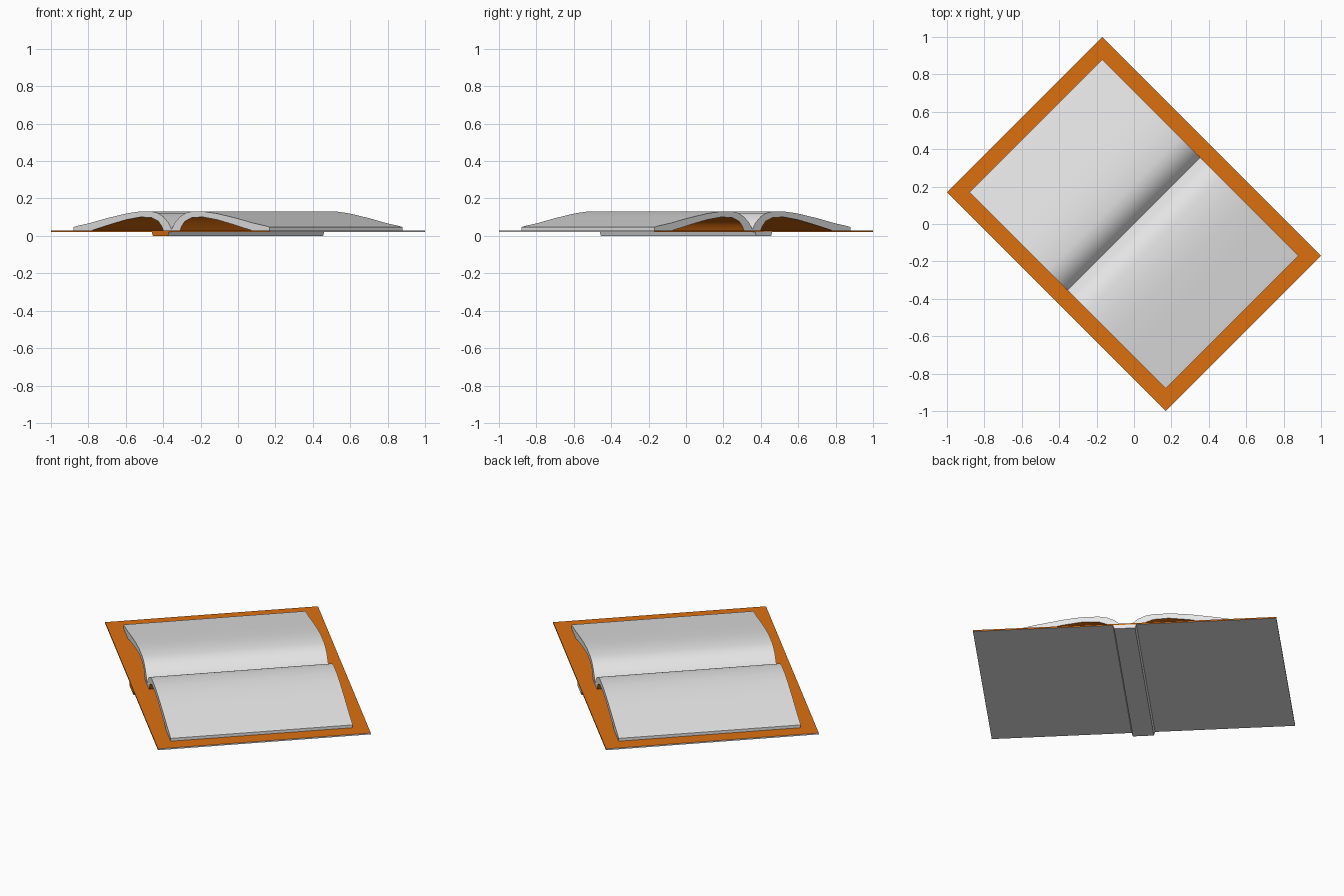
import bpy, math

cube = bpy.data.objects.get("Cube")
if cube:
    bpy.data.objects.remove(cube, do_unlink=True)


def material(name, color):
    mat = bpy.data.materials.new(name)
    mat.use_nodes = True
    mat.diffuse_color = (*color, 1)
    bsdf = next(n for n in mat.node_tree.nodes if n.type == "BSDF_PRINCIPLED")
    bsdf.inputs["Base Color"].default_value = (*color, 1)
    return mat


WHITE = material("paper white", (0.8, 0.8, 0.8))
ORANGE = material("cover orange", (0.72, 0.16, 0.005))
TURN = -math.pi / 4


def extrude(name, profile, half_length, is_orange):
    """Extrude an (across, height) profile along the spine direction."""
    n = len(profile)
    verts = [(x, y, z) for y in (-half_length, half_length) for x, z in profile]
    faces = [(i, (i + 1) % n, (i + 1) % n + n, i + n) for i in range(n)]
    faces += [tuple(reversed(range(n))), tuple(range(n, 2 * n))]
    mesh = bpy.data.meshes.new(name)
    mesh.from_pydata(verts, [], faces)
    mesh.materials.append(WHITE)
    mesh.materials.append(ORANGE)
    obj = bpy.data.objects.new(name, mesh)
    bpy.context.collection.objects.link(obj)
    obj.rotation_euler.z = TURN
    # Make the normals point outwards
    bpy.context.view_layer.objects.active = obj
    obj.select_set(True)
    bpy.ops.object.mode_set(mode="EDIT")
    bpy.ops.mesh.select_all(action="SELECT")
    bpy.ops.mesh.normals_make_consistent(inside=False)
    bpy.ops.object.mode_set(mode="OBJECT")
    for face in mesh.polygons:
        face.material_index = int(is_orange(face))
    obj.select_set(False)
    return obj


# Cover boards: orange lining and end edges, white outside and fore edges
BASE = 0.03
extrude("cover_boards",
        [(-0.827, 0.022), (0.827, 0.022), (0.827, BASE), (-0.827, BASE)], 0.587,
        lambda f: f.normal.z > 0.5 or abs(f.normal.y) > 0.5)

# Spine strip under the boards: only its front end is orange
extrude("spine", [(-0.057, 0), (0.057, 0), (0.064, 0.0225), (-0.064, 0.0225)],
        0.587, lambda f: f.normal.y < -0.5)

# Page block: a hollow arch on each side of the gutter, lined in orange
outer = [(0, 0.034), (0.024, 0.07), (0.064, 0.103), (0.105, 0.122),
         (0.15, 0.13), (0.245, 0.13), (0.34, 0.12), (0.488, 0.095),
         (0.62, 0.068), (0.715, 0.053), (0.742, 0.047)]
inner = [(0.6, BASE), (0.46, 0.062), (0.346, 0.086), (0.233, 0.101),
         (0.15, 0.097), (0.1, 0.078), (0.075, 0.052), (0.064, BASE)]
lining = range(len(outer) + 1, len(outer) + len(inner))
pages = extrude("pages", outer + [(0.742, BASE)] + inner + [(0, BASE)], 0.502,
                lambda f: f.index in lining)
mirror = pages.modifiers.new("both_sides", "MIRROR")
mirror.use_axis[0] = True
mirror.use_clip = True

pages.select_set(True)
bpy.context.view_layer.objects.active = pages
bpy.ops.object.shade_smooth_by_angle(angle=math.radians(35))
